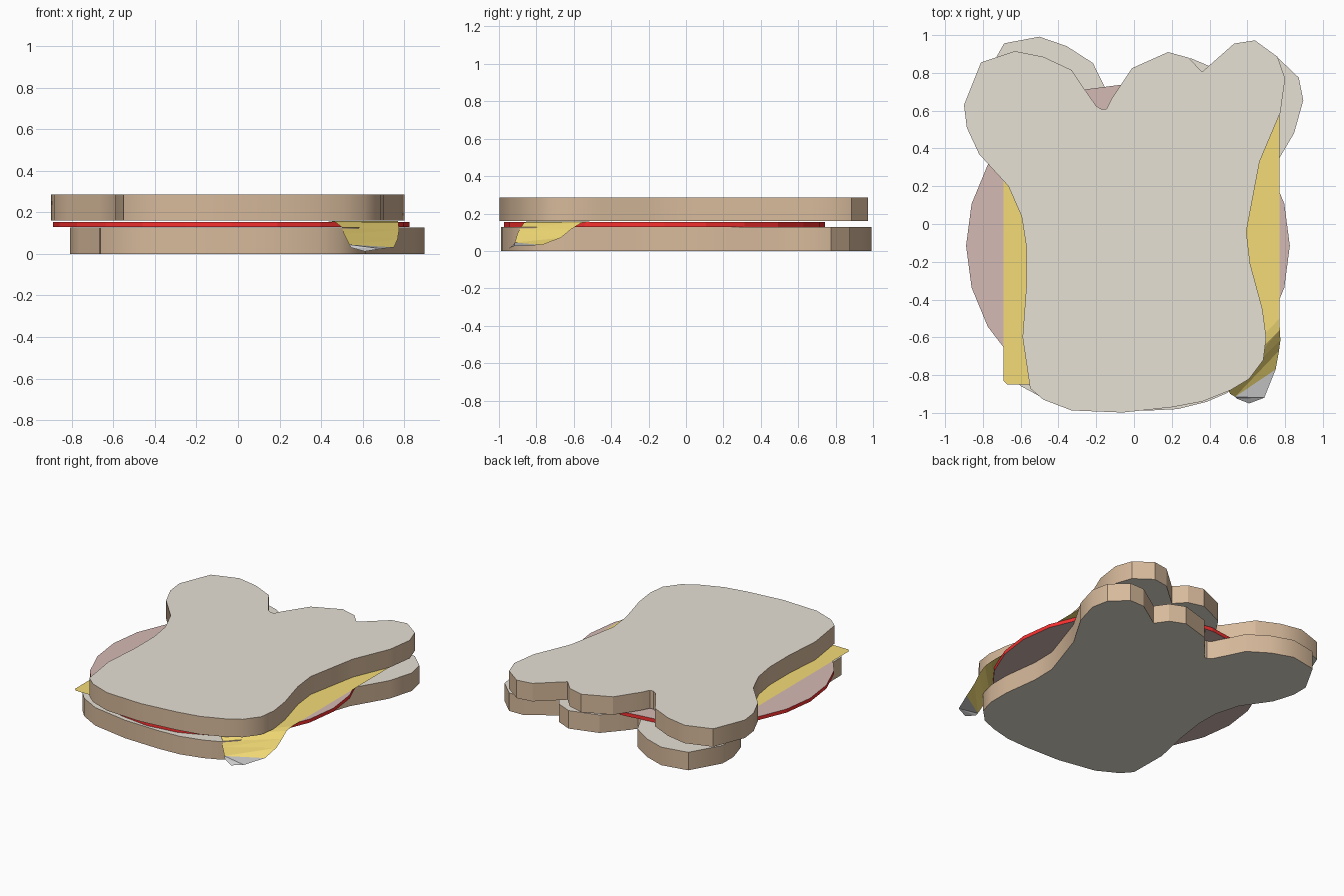
import bpy, bmesh, math
from mathutils import Matrix

if "Cube" in bpy.data.objects:
    bpy.data.objects.remove(bpy.data.objects["Cube"])


def material(name, rgb):
    m = bpy.data.materials.new(name)
    m.diffuse_color = (*rgb, 1)
    m.use_nodes = True
    m.node_tree.nodes["Principled BSDF"].inputs["Base Color"].default_value = m.diffuse_color
    return m


def add_object(name, bm, mats, smooth=None):
    mesh = bpy.data.meshes.new(name)
    bm.to_mesh(mesh)
    bm.free()
    ob = bpy.data.objects.new(name, mesh)
    bpy.context.collection.objects.link(ob)
    for m in mats:
        mesh.materials.append(m)
    if smooth:
        bpy.ops.object.select_all(action='DESELECT')
        ob.select_set(True)
        bpy.context.view_layer.objects.active = ob
        bpy.ops.object.shade_smooth_by_angle(angle=math.radians(smooth))
    return ob


def slab(name, outline, z0, z1, mats, turn=0.0, smooth=None):
    """Extrude a flat outline; slot 0 covers the faces, slot 1 the rim."""
    bm = bmesh.new()
    base = bm.faces.new([bm.verts.new((x, y, z0)) for x, y in outline])
    ext = bmesh.ops.extrude_face_region(bm, geom=[base], use_keep_orig=True)
    top = [v for v in ext["geom"] if isinstance(v, bmesh.types.BMVert)]
    bmesh.ops.translate(bm, verts=top, vec=(0, 0, z1 - z0))
    bmesh.ops.recalc_face_normals(bm, faces=bm.faces)
    for f in bm.faces:
        f.material_index = 0 if abs(f.normal.z) > 0.5 else 1
    bm.transform(Matrix.Rotation(turn, 4, 'Z'))
    return add_object(name, bm, mats, smooth)


crumb = material("crumb", (0.80, 0.75, 0.66))
crust = material("crust", (0.68, 0.49, 0.33))
ham_face = material("ham_face", (0.66, 0.49, 0.46))
ham_rim = material("ham_rim", (0.95, 0.03, 0.03))
yellow = material("cheese_yellow", (0.90, 0.71, 0.18))

# Bread slices: same outline, the lower one turned clockwise
bread = [(-0.90, 0.63), (-0.81, 0.855), (-0.63, 0.915), (-0.48, 0.885),
         (-0.33, 0.815), (-0.27, 0.725), (-0.20, 0.625), (-0.17, 0.607),
         (-0.145, 0.61), (-0.12, 0.66), (-0.07, 0.735), (-0.01, 0.825),
         (0.18, 0.91), (0.29, 0.88), (0.36, 0.805), (0.53, 0.955),
         (0.64, 0.972), (0.76, 0.885), (0.80, 0.77), (0.775, 0.59),
         (0.665, 0.33), (0.595, -0.04), (0.615, -0.21), (0.68, -0.45),
         (0.70, -0.60), (0.685, -0.72), (0.61, -0.82), (0.51, -0.88),
         (0.36, -0.94), (0.20, -0.97), (-0.06, -0.998), (-0.33, -0.987),
         (-0.48, -0.93), (-0.55, -0.87), (-0.59, -0.60), (-0.57, -0.33),
         (-0.57, -0.12), (-0.595, 0.04), (-0.665, 0.20), (-0.82, 0.37),
         (-0.885, 0.51)]
slab("bottom_bread", bread, 0.0, 0.127, [crumb, crust], -0.135, 30)
slab("top_bread", bread, 0.16, 0.287, [crumb, crust], 0.0, 30)

# Round ham slice
ham = [(-0.032 + 0.857 * math.cos(i * math.pi / 12),
        -0.115 + 0.857 * math.sin(i * math.pi / 12)) for i in range(24)]
slab("ham", ham, 0.129, 0.154, [ham_face, ham_rim])

# Thin cheese sheet with one corner drooping over the bread
bm = bmesh.new()
z = 0.158
rows = [((0.43, -0.85, z), (0.77, -0.50, z)),
        ((0.47, -0.865, 0.152), (0.772, -0.56, 0.15)),
        ((0.50, -0.882, 0.128), (0.775, -0.615, 0.115)),
        ((0.51, -0.90, 0.095), (0.768, -0.67, 0.07)),
        ((0.535, -0.915, 0.045), (0.75, -0.77, 0.032))]
rv = [[bm.verts.new(p) for p in r] for r in rows]
sheet = [(0.77, 0.60), (-0.69, 0.60), (-0.69, -0.83), (-0.67, -0.85)]
bm.faces.new([rv[0][1]] + [bm.verts.new((x, y, z)) for x, y in sheet] + [rv[0][0]])
for (a, b), (c, d) in zip(rv, rv[1:]):
    bm.faces.new((b, a, c))
    bm.faces.new((b, c, d))
add_object("cheese", bm, [yellow])

# Grey tip at the end of the drooping corner
bm = bmesh.new()
tip = [bm.verts.new(p) for p in (rows[4][0], (0.545, -0.925, 0.03),
       (0.61, -0.95, 0.012), (0.69, -0.92, 0.025), rows[4][1])]
bm.faces.new((tip[0], tip[3], tip[4]))
bm.faces.new((tip[0], tip[1], tip[3]))
bm.faces.new((tip[1], tip[2], tip[3]))
add_object("cheese_tip", bm, [])
